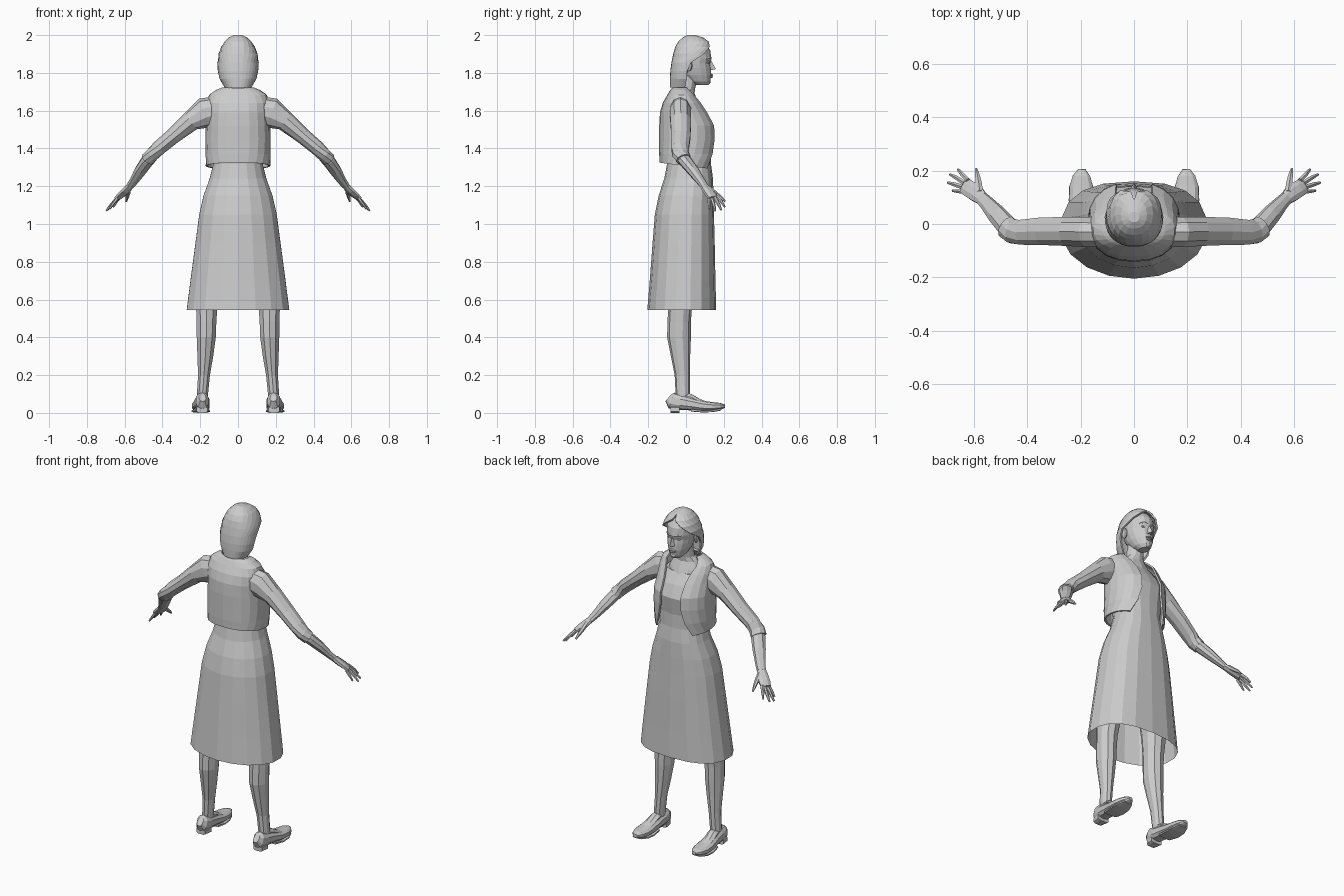
import bpy, bmesh
from math import sin, cos, pi, radians
from mathutils import Vector


def finish(name, bm):
    bmesh.ops.recalc_face_normals(bm, faces=bm.faces)
    me = bpy.data.meshes.new(name)
    bm.to_mesh(me)
    bm.free()
    ob = bpy.data.objects.new(name, me)
    bpy.context.collection.objects.link(ob)
    return ob


def power(v, p):
    return (abs(v) ** (2 / p)) * (1 if v >= 0 else -1)


def skin(name, rings, closed=True, bottom=True, top=True):
    """Bridge a list of point rings into one surface."""
    bm = bmesh.new()
    vs = [[bm.verts.new(p) for p in r] for r in rings]
    n = len(vs[0])
    for a, b in zip(vs, vs[1:]):
        for i in range(n if closed else n - 1):
            j = (i + 1) % n
            bm.faces.new((a[i], a[j], b[j], b[i]))
    if bottom:
        bm.faces.new(vs[0])
    if top:
        bm.faces.new(vs[-1])
    return finish(name, bm)


def loft(name, rows, n=14, cx=None, p=2.0, **kw):
    """Horizontal rings: z, half width, back y, front y; cx gives a centre x per row."""
    rings = []
    for k, (z, rx, yb, yf) in enumerate(rows):
        c, r, x0 = (yb + yf) / 2, (yf - yb) / 2, cx[k] if cx else 0
        ring = []
        for i in range(n):
            a = 2 * pi * i / n
            q = p if cos(a) > 0 else 2
            ring.append((x0 + rx * power(sin(a), q), c + r * power(cos(a), q), z))
        rings.append(ring)
    return skin(name, rings, **kw)


def open_shell(name, rows, n, thick, dip=0, top=False):
    """Rings with a gap at the front: z, half width, back y, front y, gap half-angle."""
    rings = []
    for k, (z, rx, yb, yf, gap) in enumerate(rows):
        c, r, g = (yb + yf) / 2, (yf - yb) / 2, radians(gap)
        ring = []
        for i in range(n):
            a = g + (2 * pi - 2 * g) * i / (n - 1)
            drop = dip * (1 + cos(a)) / 2 if k == 0 else 0
            ring.append((rx * power(sin(a), 2.3), c + r * power(cos(a), 2.3), z - drop))
        rings.append(ring)
    ob = skin(name, rings, closed=False, bottom=False, top=top)
    bm = bmesh.new()
    bm.from_mesh(ob.data)
    bmesh.ops.remove_doubles(bm, verts=bm.verts, dist=0.0005)
    bm.to_mesh(ob.data)
    bm.free()
    m = ob.modifiers.new("thickness", 'SOLIDIFY')
    m.thickness, m.offset = thick, 0
    return ob


def tube(name, path, n=8, s=1, p=2.0):
    """Sections square to a path: x, y, z, half width (level), half height."""
    pts = [Vector(q[:3]) for q in path]
    rings = []
    for k, q in enumerate(path):
        t = (pts[min(k + 1, len(pts) - 1)] - pts[max(k - 1, 0)]).normalized()
        u = t.cross(Vector((0, 0, 1))).normalized()
        v = u.cross(t)
        ring = []
        for i in range(n):
            a = 2 * pi * (i + 0.5) / n
            w = pts[k] + u * q[3] * power(cos(a), p) + v * q[4] * power(sin(a), p)
            ring.append((s * w.x, w.y, w.z))
        rings.append(ring)
    return skin(name, rings)


def ellipsoid(name, loc, size, seg=8):
    bm = bmesh.new()
    bmesh.ops.create_uvsphere(bm, u_segments=seg, v_segments=6, radius=1)
    bmesh.ops.scale(bm, vec=size, verts=bm.verts)
    bmesh.ops.translate(bm, vec=loc, verts=bm.verts)
    return finish(name, bm)


# Dress, open at the hem
loft("dress", [(.545, .275, -.205, .16), (.70, .255, -.192, .156), (.90, .228, -.177, .152),
               (1.05, .208, -.165, .148), (1.15, .185, -.145, .146), (1.24, .152, -.115, .143),
               (1.32, .132, -.10, .132), (1.40, .143, -.11, .13), (1.50, .15, -.12, .143),
               (1.57, .145, -.12, .112), (1.63, .12, -.105, .07)], n=18, p=2.5, bottom=False)

# Cropped vest, open down the front
open_shell("vest", [(1.325, .166, -.135, .14, 42), (1.37, .168, -.137, .15, 27),
                    (1.45, .168, -.137, .155, 20), (1.52, .166, -.137, .152, 20),
                    (1.59, .162, -.133, .115, 22), (1.64, .162, -.118, .083, 27),
                    (1.68, .15, -.095, .055, 38), (1.705, .115, -.08, .035, 50),
                    (1.718, .082, -.07, .025, 60)], 19, .01, dip=.035)

# Neck and upper chest
loft("neck", [(1.58, .11, -.08, .095), (1.65, .10, -.08, .064), (1.69, .078, -.065, .045),
              (1.715, .053, -.04, .048), (1.76, .047, -.035, .058), (1.80, .047, -.035, .06)], n=12)

# Head and facial features
loft("head", [(1.735, .026, .05, .118), (1.755, .046, .01, .128), (1.79, .062, -.03, .134),
              (1.825, .071, -.05, .132), (1.85, .075, -.055, .128), (1.875, .077, -.06, .135),
              (1.92, .078, -.06, .128), (1.955, .066, -.045, .105), (1.98, .035, -.01, .065)], n=16)
bm = bmesh.new()
nv = [bm.verts.new(q) for q in [(-.017, .125, 1.812), (.017, .125, 1.812), (0, .158, 1.82), (0, .13, 1.872)]]
for f in [(0, 1, 2), (1, 3, 2), (3, 0, 2), (0, 3, 1)]:
    bm.faces.new([nv[i] for i in f])
finish("nose", bm)
ellipsoid("upper_lip", (0, .132, 1.789), (.024, .012, .006))
ellipsoid("lower_lip", (0, .131, 1.779), (.02, .012, .006))
ellipsoid("chin", (0, .116, 1.752), (.022, .014, .014))

# Hair, framing the face and falling behind the ears
open_shell("hair", [(1.722, .065, -.08, .06, 88), (1.77, .093, -.08, .09, 90),
                    (1.81, .102, -.078, .11, 94), (1.855, .105, -.072, .125, 90),
                    (1.90, .099, -.063, .137, 58), (1.935, .085, -.053, .135, 32),
                    (1.962, .068, -.038, .118, 6), (1.983, .046, -.015, .088, 0),
                    (1.996, .018, .008, .045, 0)], 17, .01, top=True)

FINGERS = {
    "index_finger": [(.622, .163, 1.147, .010, .010), (.645, .187, 1.118, .009, .009), (.66, .205, 1.09, .005, .005)],
    "middle_finger": [(.635, .153, 1.138, .010, .010), (.664, .172, 1.105, .009, .009), (.69, .186, 1.075, .005, .005)],
    "ring_finger": [(.642, .138, 1.133, .010, .010), (.672, .148, 1.10, .009, .009), (.698, .155, 1.07, .005, .005)],
    "little_finger": [(.638, .121, 1.137, .009, .009), (.66, .123, 1.108, .008, .008), (.68, .125, 1.08, .005, .005)],
    "thumb": [(.578, .118, 1.192, .014, .014), (.582, .152, 1.165, .013, .012),
              (.587, .182, 1.142, .010, .010), (.592, .207, 1.12, .005, .005)],
}

for side, s in (("left", -1), ("right", 1)):
    # Face pairs
    ellipsoid(side + "_ear", (s * .08, .015, 1.84), (.011, .019, .032))
    ellipsoid(side + "_eye", (s * .031, .115, 1.856), (.013, .01, .007))
    tube(side + "_eyebrow", [(.012, .131, 1.873, .005, .004), (.032, .126, 1.88, .006, .005),
                             (.052, .108, 1.874, .004, .004)], 5, s)

    # Sleeve and cuff
    tube(side + "_sleeve", [(.12, -.03, 1.60, .058, .075), (.175, -.03, 1.588, .059, .082),
                            (.25, -.028, 1.545, .057, .054), (.345, -.027, 1.465, .054, .042),
                            (.42, -.031, 1.402, .049, .039), (.455, -.028, 1.367, .047, .037),
                            (.478, -.012, 1.342, .045, .037)], 10, s)
    # Forearm and palm
    tube(side + "_forearm", [(.455, -.025, 1.365, .038, .03), (.48, -.005, 1.335, .04, .032),
                             (.515, .035, 1.285, .037, .029), (.55, .075, 1.23, .029, .021),
                             (.572, .097, 1.20, .026, .017)], 9, s)
    tube(side + "_palm", [(.566, .091, 1.207, .024, .016), (.592, .115, 1.178, .034, .018),
                          (.618, .132, 1.155, .034, .016), (.637, .144, 1.137, .03, .012)], 8, s)
    for name, path in FINGERS.items():
        tube(side + "_" + name, path, 6, s)

    # Leg, carried up inside the skirt
    loft(side + "_leg", [(.05, .03, -.06, .02), (.10, .031, -.055, .02), (.20, .033, -.06, .02),
                         (.30, .044, -.08, .022), (.40, .053, -.10, .026), (.48, .055, -.098, .026),
                         (.54, .058, -.095, .03), (.65, .066, -.095, .05), (.80, .08, -.10, .07)],
         n=10, cx=[s * x for x in (.19, .188, .18, .173, .168, .167, .166, .16, .145)])
    # Bare instep between ankle and shoe
    tube(side + "_instep", [(.188, -.03, .085, .028, .03), (.192, .02, .075, .032, .028),
                            (.197, .07, .053, .034, .022), (.198, .11, .045, .03, .015)], 8, s)
    # Flat shoe with low heel
    tube(side + "_shoe", [(.188, -.093, .08, .018, .025), (.189, -.075, .065, .034, .045),
                          (.19, -.03, .056, .040, .040), (.193, .03, .047, .043, .034),
                          (.197, .09, .036, .048, .028), (.198, .14, .033, .046, .024),
                          (.197, .18, .034, .034, .019), (.196, .206, .036, .014, .009)], 10, s, 2.6)
    tube(side + "_sole", [(.193, .03, .015, .042, .008), (.197, .09, .008, .05, .006),
                          (.198, .14, .010, .047, .006), (.197, .185, .018, .03, .006)], 8, s, 4)
    tube(side + "_heel", [(.19, -.083, .018, .03, .018), (.19, -.035, .018, .038, .018)], 8, s, 4)
